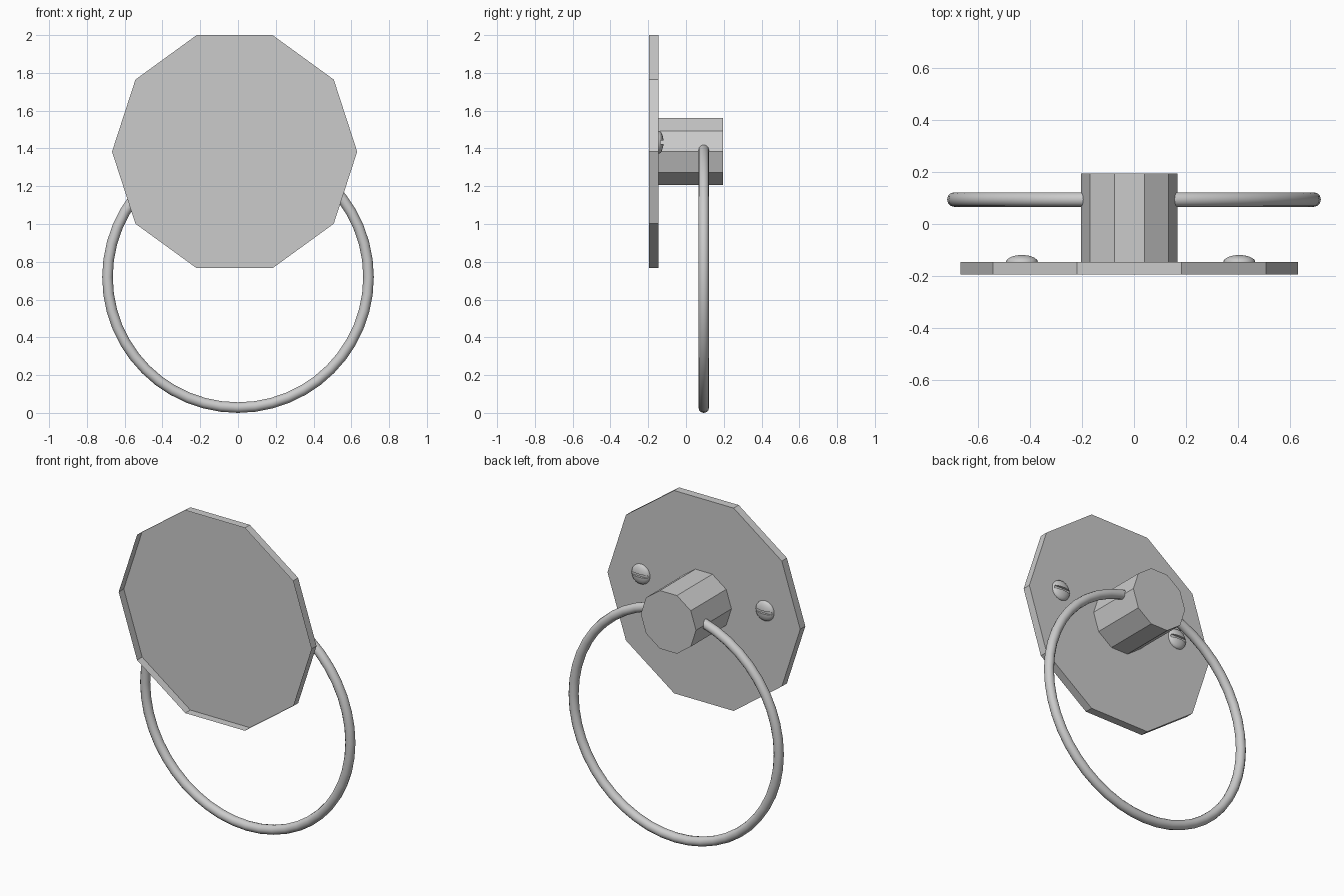
import bpy
import bmesh
from math import pi, radians

cube = bpy.data.objects.get("Cube")
if cube:
    bpy.data.objects.remove(cube, do_unlink=True)

# Single metal colour
metal = bpy.data.materials.new("grey metal")
metal.use_nodes = True
colour = (0.6, 0.6, 0.6, 1)
metal.diffuse_color = colour
metal.node_tree.nodes["Principled BSDF"].inputs["Base Color"].default_value = colour

AXIS_X, AXIS_Z = -0.018, 1.383   # shared axis of plate and post
PLATE_FRONT, PLATE_BACK, POST_END = -0.195, -0.146, 0.195


def finish(name, smooth=False):
    obj = bpy.context.object
    obj.name = name
    obj.data.materials.clear()
    obj.data.materials.append(metal)
    if smooth:
        bpy.ops.object.shade_smooth_by_angle(angle=radians(35))
    return obj


def remove_geometry(obj, kind, test):
    # Delete the faces or vertices that pass the test
    bm = bmesh.new()
    bm.from_mesh(obj.data)
    items = bm.faces if kind == "FACES" else bm.verts
    bmesh.ops.delete(bm, geom=[i for i in items if test(i)], context=kind)
    bm.to_mesh(obj.data)
    bm.free()


def decagon_prism(name, radius, y0, y1):
    # Corners point along x, length runs along y; the front end is left open
    bpy.ops.mesh.primitive_cylinder_add(
        vertices=10, radius=radius, depth=y1 - y0,
        location=(AXIS_X, (y0 + y1) / 2, AXIS_Z), rotation=(pi / 2, pi / 2, 0))
    obj = finish(name)
    bpy.ops.object.transform_apply(location=False, rotation=True, scale=False)
    remove_geometry(obj, "FACES", lambda f: f.normal.y < -0.9)


def screw(name, x, z):
    # Low dome with its equator on the back of the plate
    bpy.ops.mesh.primitive_uv_sphere_add(
        segments=24, ring_count=16, radius=1, location=(x, PLATE_BACK, z),
        rotation=(pi / 2, 0, 0))
    dome = finish(name)
    dome.scale = (0.061, 0.061, 0.027)
    bpy.ops.object.transform_apply(location=False, rotation=True, scale=True)

    # Horizontal driver slot
    bpy.ops.mesh.primitive_cube_add(size=1, location=(x, PLATE_BACK + 0.032, z))
    cutter = finish("slot_cutter")
    cutter.scale = (0.2, 0.04, 0.018)
    cutter.hide_render = True
    slot = dome.modifiers.new("slot", "BOOLEAN")
    slot.operation = "DIFFERENCE"
    slot.solver = "EXACT"
    slot.object = cutter
    bpy.context.view_layer.objects.active = dome
    bpy.ops.object.modifier_apply(modifier=slot.name)
    bpy.data.objects.remove(cutter, do_unlink=True)

    # Keep only the half standing on the plate
    remove_geometry(dome, "VERTS", lambda v: v.co.y < -0.001)
    dome.select_set(True)
    finish(name, smooth=True)


# Hollow wall plate, open towards the wall, and projecting post
decagon_prism("wall_plate", 0.649, PLATE_FRONT, PLATE_BACK)
decagon_prism("post", 0.186, PLATE_BACK, POST_END)

# Hanging ring passing through the post
bpy.ops.mesh.primitive_torus_add(
    major_segments=48, minor_segments=12, major_radius=0.691, minor_radius=0.028,
    location=(0, 0.094, 0.719), rotation=(pi / 2, 0, 0))
finish("hanging_ring", smooth=True)

# Fixing screws either side of the post
for side, name in ((-1, "right_screw"), (1, "left_screw")):
    screw(name, -0.013 + side * 0.418, 1.433)
